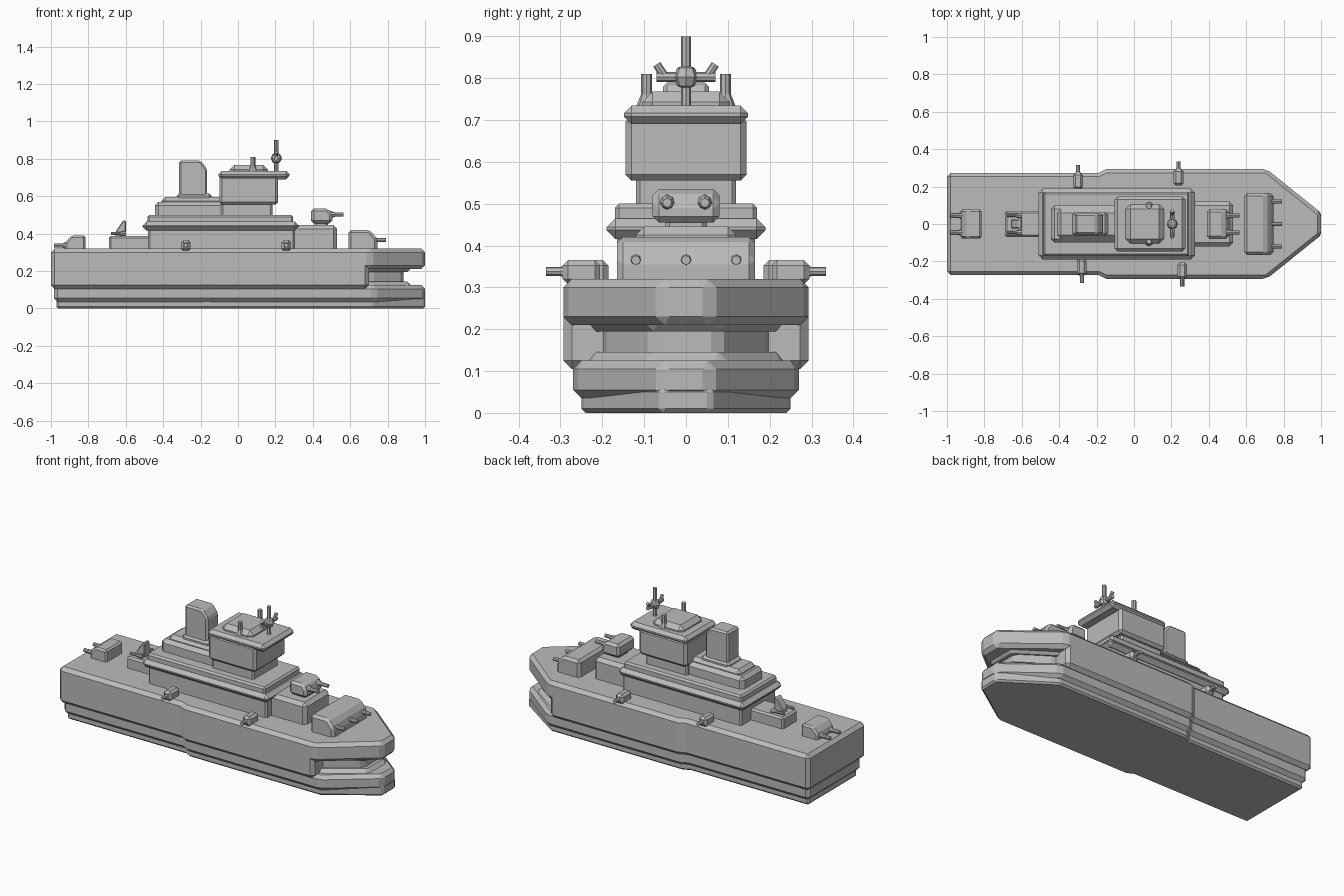
import bpy
import bmesh
from mathutils import Vector

default_cube = bpy.data.objects.get("Cube")
if default_cube:
    bpy.data.objects.remove(default_cube)

colour = (0.5, 0.5, 0.5, 1)
grey = bpy.data.materials.new("ship_grey")
grey.use_nodes = True
grey.diffuse_color = colour
grey.node_tree.nodes["Principled BSDF"].inputs["Base Color"].default_value = colour

deck = 0.32
upper_deck = 0.5
sides = {"left": 1, "right": -1}


def solid(name, outline, sweep, chamfer):
    """Sweep a flat outline into a solid and chamfer its sharp edges."""
    bm = bmesh.new()
    face = bm.faces.new([bm.verts.new(point) for point in outline])
    swept = bmesh.ops.extrude_face_region(bm, geom=[face], use_keep_orig=True)
    moved = [item for item in swept["geom"] if isinstance(item, bmesh.types.BMVert)]
    bmesh.ops.translate(bm, verts=moved, vec=sweep)
    bmesh.ops.recalc_face_normals(bm, faces=bm.faces)
    mesh = bpy.data.meshes.new(name)
    bm.to_mesh(mesh)
    bm.free()
    mesh.materials.append(grey)
    obj = bpy.data.objects.new(name, mesh)
    bpy.context.collection.objects.link(obj)
    modifier = obj.modifiers.new("chamfer", "BEVEL")
    modifier.width = chamfer
    modifier.segments = 1
    modifier.limit_method = "ANGLE"


def block(name, back, front, half, base, top, chamfer=0.01, run=0, drop=0, y=0):
    """Chamfered box whose front top edge may slope; its lower chamfer hangs below base."""
    foot = base - chamfer
    profile = [(back, foot), (front, foot), (front, top - drop)]
    if run:
        profile.append((front - run, top))
    profile.append((back, top))
    outline = [(x, y - half, z) for x, z in profile]
    solid(name, outline, Vector((0, 2 * half, 0)), chamfer)


def hull_layer(name, half, stern, shoulder, tip, tip_half, base, top, chamfer=0.02):
    """Ship-shaped slab, slightly narrower behind the midship step."""
    aft = half - 0.02
    edge = [(stern, aft), (-0.19, aft), (-0.15, half), (shoulder, half), (tip, tip_half)]
    outline = [(x, -y, base) for x, y in edge]
    outline += [(x, y, base) for x, y in reversed(edge)]
    solid(name, outline, Vector((0, 0, top - base)), chamfer)


def rod(name, start, end, radius, end_radius=None):
    start, end = Vector(start), Vector(end)
    axis = end - start
    bpy.ops.mesh.primitive_cone_add(
        vertices=8, radius1=radius, radius2=radius if end_radius is None else end_radius,
        depth=axis.length, location=(start + end) / 2)
    obj = bpy.context.object
    obj.name = name
    obj.rotation_euler = axis.to_track_quat("Z", "Y").to_euler()
    obj.data.materials.append(grey)


def gun(name, root, heading, length=0.08, radius=0.011):
    """Gun barrel with a flared collar at its root."""
    root = Vector(root)
    muzzle = root + Vector(heading) * length
    rod(name + "_barrel", root, muzzle, radius)
    rod(name + "_collar", root, root.lerp(muzzle, 0.45), 2 * radius, radius)


# Hull, from the keel up
bow = dict(tip=1, tip_half=0.06)
hull_layer("keel", 0.25, -0.97, 0.72, base=0, top=0.06, chamfer=0.01, **bow)
hull_layer("lower_hull", 0.27, -0.985, 0.73, base=0.035, top=0.125, **bow)
hull_layer("upper_hull", 0.293, -1, 0.6, tip=0.7, tip_half=0.293, base=0.105, top=0.26)
hull_layer("prow_and_deck", 0.293, -1, 0.71, base=0.21, top=deck, **bow)

# Recessed bow neck, flared where it meets the layers above and below
neck = dict(stern=-0.5, shoulder=0.71)
hull_layer("bow_neck", 0.2, tip=0.885, tip_half=0.08, base=0.1, top=0.24, **neck)
for part, base in (("foot", 0.09), ("head", 0.195)):
    hull_layer("neck_" + part, 0.24, tip=0.93, tip_half=0.09,
               base=base, top=base + 0.055, chamfer=0.025, **neck)

# Superstructure
block("deckhouse", -0.48, 0.305, 0.165, deck, 0.44)
block("deckhouse_ledge", -0.51, 0.325, 0.19, 0.437, 0.465, chamfer=0.021)
block("deckhouse_top", -0.485, 0.295, 0.17, 0.45, upper_deck)
block("forward_house", 0.25, 0.53, 0.12, deck, 0.445, chamfer=0.02)
block("aft_house", -0.69, -0.4, 0.07, deck, 0.387)

# Funnel on its stepped base
block("funnel_base", -0.445, 0, 0.1, upper_deck, 0.57, chamfer=0.02)
block("funnel_step", -0.41, -0.07, 0.08, upper_deck, 0.595, chamfer=0.02)
block("funnel_collar", -0.33, -0.14, 0.065, upper_deck, 0.615, chamfer=0.015)
block("funnel", -0.315, -0.165, 0.055, upper_deck, 0.79, run=0.035, drop=0.045)

# Bridge tower
block("bridge_foot", -0.09, 0.185, 0.12, upper_deck, 0.57)
block("bridge", -0.1, 0.215, 0.145, 0.57, 0.71, chamfer=0.015)
block("bridge_brim", -0.105, 0.275, 0.148, 0.708, 0.735, chamfer=0.018)
block("bridge_roof", -0.045, 0.16, 0.105, 0.73, 0.768, chamfer=0.025)

# Mast with raised arm tips, and a pair of aerials
mast_x, arm_z, arm_y = 0.205, 0.803, 0.07
rod("mast", (mast_x, 0, 0.71), (mast_x, 0, 0.9), 0.012)
bpy.ops.mesh.primitive_uv_sphere_add(segments=8, ring_count=4, radius=0.03,
                                     location=(mast_x, 0, arm_z))
hub = bpy.context.object
hub.name = "mast_hub"
hub.data.materials.append(grey)
for label, side in sides.items():
    elbow = Vector((mast_x, side * arm_y, arm_z))
    rod("mast_arm_" + label, (mast_x, 0, arm_z), elbow, 0.012)
    rod("arm_tip_" + label, elbow - Vector((0, side * 0.02, 0)), elbow + Vector((0, 0, 0.03)), 0.01)
    foot = Vector((0.08, side * 0.094, 0.73))
    rod("aerial_" + label, foot, foot + Vector((0, 0, 0.08)), 0.013)
    rod("aerial_foot_" + label, foot, foot + Vector((0, 0, 0.04)), 0.026, 0.01)

# Gun turrets
block("bow_turret", 0.59, 0.745, 0.165, deck, 0.42, chamfer=0.015, run=0.04, drop=0.05)
block("forward_turret", 0.39, 0.505, 0.08, 0.47, 0.535, chamfer=0.015, run=0.025, drop=0.03)
block("forward_turret_ring", 0.41, 0.48, 0.05, 0.44, 0.47)
block("stern_turret", -0.815, -0.925, 0.078, deck, 0.39, run=-0.035, drop=0.04)
block("aft_mount", -0.6, -0.655, 0.025, 0.385, 0.47, chamfer=0.005, run=-0.04, drop=0.06)

ahead, astern = (1, 0, 0), (-1, 0, 0)
for y in (-0.12, 0, 0.12):
    gun("bow", (0.71, y, 0.365), ahead)
for label, side in sides.items():
    y = side * 0.045
    gun("forward_" + label, (0.485, y, 0.502), ahead)
    gun("stern_" + label, (-0.905, y, 0.337), astern)
    gun("aft_" + label, (-0.6, y, 0.4), astern, radius=0.008)

# Deck-edge guns, staggered between the two sides
for label, side in sides.items():
    for place, x, y in (("aft", -0.289, 0.23), ("fore", 0.248, 0.25)):
        name = place + "_side_mount_" + label
        mid = x - side * 0.01
        block(name, mid - 0.026, mid + 0.026, 0.045, deck, 0.365, chamfer=0.013, y=side * y)
        gun(name, (mid, side * (y + 0.02), 0.338), (0, side, 0), length=0.065)
